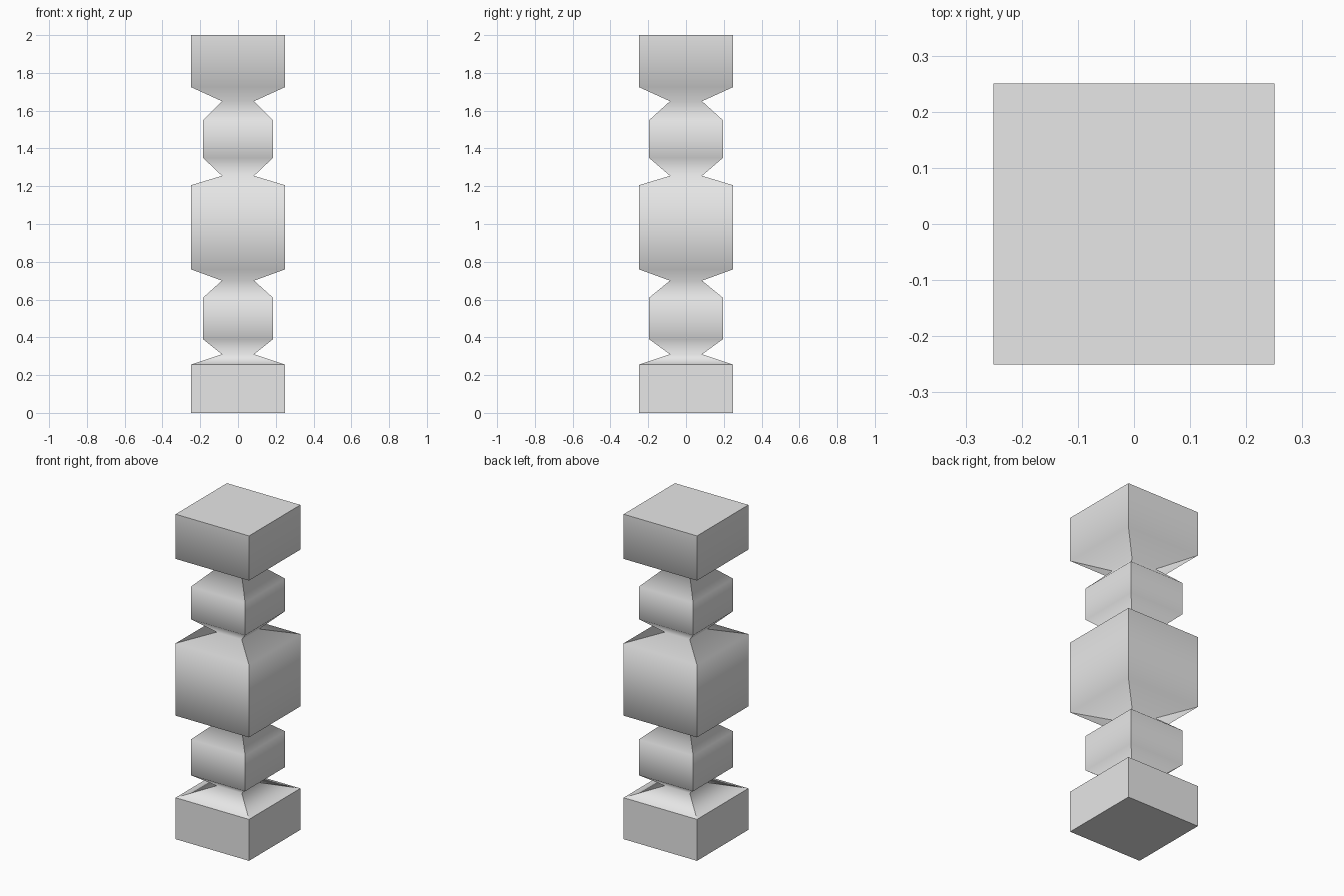
import bpy
import bmesh

if "Cube" in bpy.data.objects:
    bpy.data.objects.remove(bpy.data.objects["Cube"], do_unlink=True)

# Plain grey material
grey = bpy.data.materials.new("light_grey")
grey.use_nodes = True
grey.diffuse_color = (0.8, 0.8, 0.8, 1)
grey.node_tree.nodes["Principled BSDF"].inputs["Base Color"].default_value = grey.diffuse_color

# Half widths (x, y) of the three cross-sections
BLOCK = (0.25, 0.25)
BEAD = (0.185, 0.195)
NECK = (0.085, 0.085)

# Height and cross-section of each ring, from the foot up
PROFILE = [
    (0.0, BLOCK), (0.255, BLOCK), (0.31, NECK),
    (0.39, BEAD), (0.61, BEAD), (0.70, NECK),
    (0.76, BLOCK), (1.205, BLOCK), (1.255, NECK),
    (1.35, BEAD), (1.55, BEAD), (1.65, NECK),
    (1.725, BLOCK), (2.0, BLOCK),
]
CORNERS = [(-1, -1), (1, -1), (1, 1), (-1, 1)]

# Square post lofted through the rings
bm = bmesh.new()
rings = [[bm.verts.new((sx * hx, sy * hy, z)) for sx, sy in CORNERS]
         for z, (hx, hy) in PROFILE]
for low, high in zip(rings, rings[1:]):
    for i in range(4):
        j = (i + 1) % 4
        bm.faces.new((low[i], low[j], high[j], high[i]))
bm.faces.new(rings[0][::-1])
bm.faces.new(rings[-1])

# Smooth along the height; crisp corners, ends and foot rim
for face in bm.faces:
    face.smooth = True
crisp_rims = {v for ring in (rings[0], rings[1], rings[-1]) for v in ring}
for edge in bm.edges:
    a, b = edge.verts
    upright = abs(a.co.z - b.co.z) > 0.001
    edge.smooth = not (upright or a in crisp_rims)

mesh = bpy.data.meshes.new("carved_post")
bm.to_mesh(mesh)
bm.free()
mesh.materials.append(grey)
post = bpy.data.objects.new("carved_post", mesh)
bpy.context.collection.objects.link(post)
